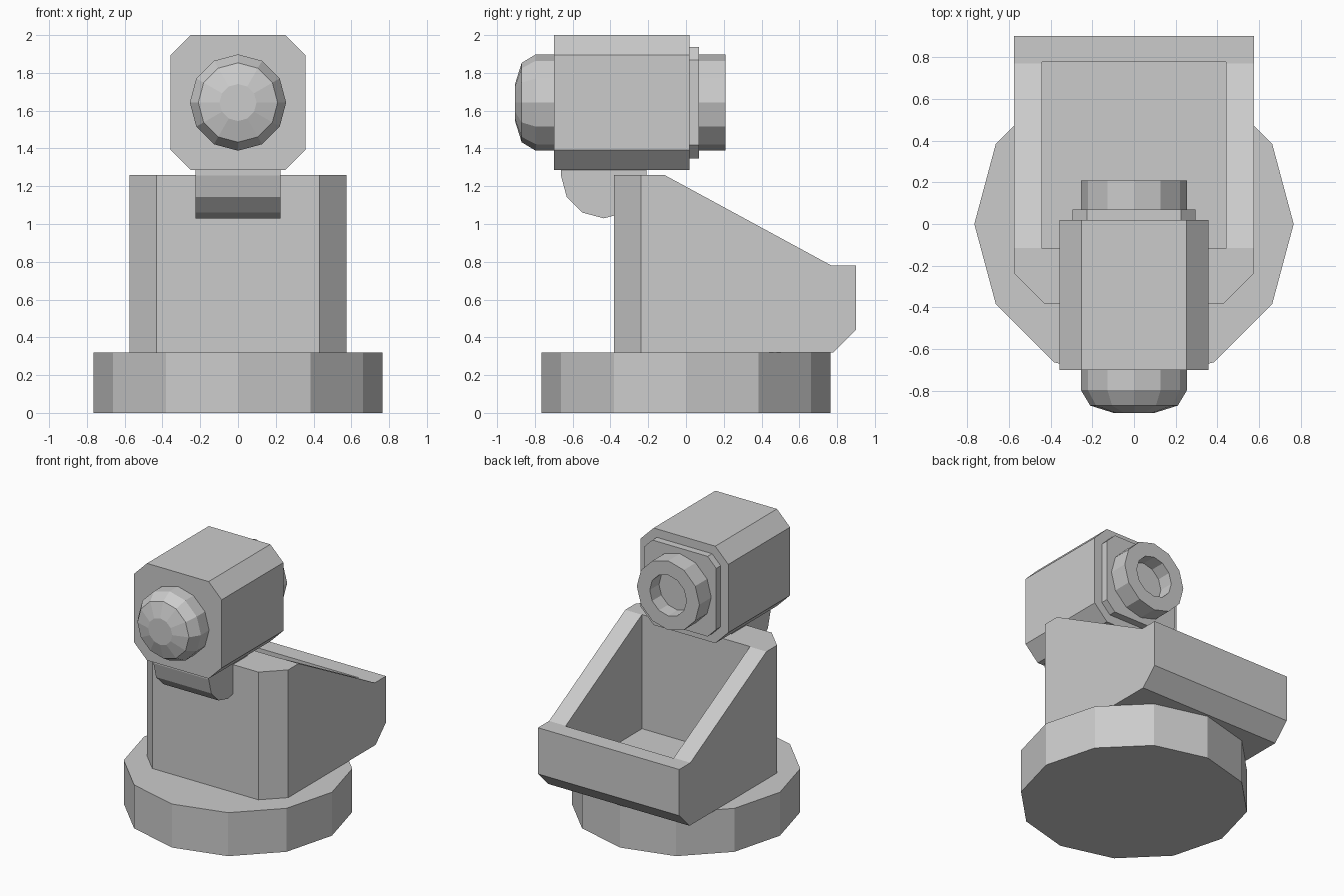
import bpy, bmesh
from math import cos, sin, pi

if "Cube" in bpy.data.objects:
    bpy.data.objects.remove(bpy.data.objects["Cube"])

HEAD_Z = 1.643


def finish(name, bm):
    bmesh.ops.recalc_face_normals(bm, faces=bm.faces[:])
    mesh = bpy.data.meshes.new(name)
    bm.to_mesh(mesh)
    bm.free()
    ob = bpy.data.objects.new(name, mesh)
    bpy.context.collection.objects.link(ob)
    return ob


def loft(loops):
    """Skin equal-length loops and cap both ends."""
    bm = bmesh.new()
    rings = [[bm.verts.new(p) for p in loop] for loop in loops]
    n = len(rings[0])
    for a, b in zip(rings, rings[1:]):
        for i in range(n):
            j = (i + 1) % n
            bm.faces.new((a[i], a[j], b[j], b[i]))
    bm.faces.new(rings[0])
    bm.faces.new(rings[-1])
    bmesh.ops.recalc_face_normals(bm, faces=bm.faces[:])
    return bm


def side_prism(profile, half):
    """Profile of (y, z) points extruded across x."""
    return loft([[(x, y, z) for y, z in profile] for x in (-half, half)])


def turned(name, steps, sides=12):
    """Rings of (y, radius) around the head's long axis."""
    ang = [2 * pi * i / sides for i in range(sides)]
    return finish(name, loft([[(r * cos(a), y, HEAD_Z + r * sin(a)) for a in ang]
                              for y, r in steps]))


def octagon_block(name, half, cut, y0, y1):
    k = half - cut
    pts = [(half, -k), (half, k), (k, half), (-k, half),
           (-half, k), (-half, -k), (-k, -half), (k, -half)]
    return finish(name, loft([[(x, y, HEAD_Z + z) for x, z in pts] for y in (y0, y1)]))


# twelve-sided base
ang = [2 * pi * i / 12 for i in range(12)]
finish("base", loft([[(0.765 * cos(a), 0.765 * sin(a), z) for a in ang]
                     for z in (0, 0.32)]))

# sloped body with chamfered front corners
bm = side_prism([(-0.38, 0.32), (-0.38, 1.26), (-0.115, 1.26), (0.77, 0.78),
                 (0.90, 0.78), (0.90, 0.44), (0.78, 0.32)], 0.575)
front = [e for e in bm.edges
         if all(v.co.y < -0.37 for v in e.verts)
         and abs(e.verts[0].co.z - e.verts[1].co.z) > 0.5]
bmesh.ops.bevel(bm, geom=front, offset=0.143, segments=1, affect='EDGES')
body = finish("body", bm)

# open tray hollowed out of the body
cutter = finish("tray_cutter", side_prism(
    [(-0.118, 0.42), (-0.118, 1.6), (0.775, 1.6), (0.775, 0.42)], 0.44))
cutter.hide_render = True
mod = body.modifiers.new("tray", 'BOOLEAN')
mod.operation = 'DIFFERENCE'
mod.solver = 'EXACT'
mod.object = cutter
bpy.context.view_layer.objects.active = body
bpy.ops.object.modifier_apply(modifier=mod.name)
bpy.data.objects.remove(cutter)

# rounded neck under the head
arc = [(-0.435 + 0.227 * cos(pi + pi * i / 6), 1.257 + 0.227 * sin(pi + pi * i / 6))
       for i in range(7)]
finish("neck", side_prism([(-0.662, 1.30)] + arc + [(-0.208, 1.30)], 0.225))

# head, rear plate, rear socket and front lens
octagon_block("head", 0.357, 0.106, -0.70, 0.018)
octagon_block("rear_plate", 0.295, 0.07, 0.01, 0.07)
turned("rear_socket", [(0.06, 0.255), (0.208, 0.255), (0.208, 0.15), (0.10, 0.15)])
turned("front_lens", [(-0.69, 0.255), (-0.795, 0.255), (-0.87, 0.21), (-0.905, 0.098)])
